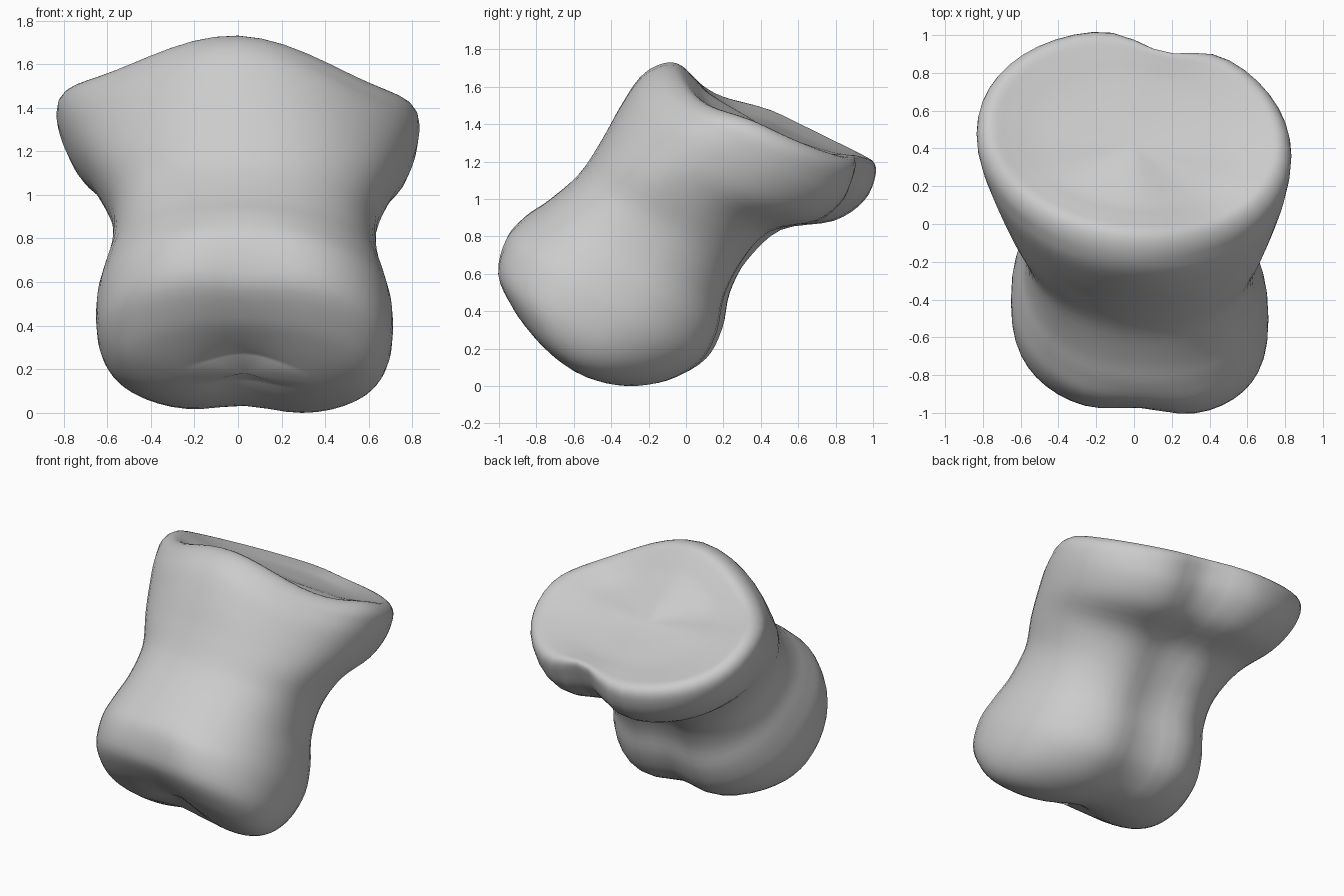
import bpy
import bmesh
import math
from mathutils import Vector

if "Cube" in bpy.data.objects:
    bpy.data.objects.remove(bpy.data.objects["Cube"], do_unlink=True)

SIDES = 48
STEPS = 4

# Sections along the bone, from knuckle tip to the middle of the socket:
# front y, front z, back y, back z, half width, front groove, back groove
SECTIONS = [
    (-.74, .21, -.62, .11, .28, 0, 0),
    (-.84, .32, -.47, .03, .5, .08, .1),
    (-.94, .45, -.27, -.01, .61, .12, .12),
    (-1.02, .63, -.05, .02, .67, .1, .12),
    (-.97, .81, .13, .12, .68, .04, .12),
    (-.86, .91, .22, .28, .65, 0, .13),
    (-.73, 1, .26, .47, .61, 0, .14),
    (-.57, 1.14, .35, .65, .61, 0, .14),
    (-.45, 1.32, .52, .82, .69, 0, .14),
    (-.35, 1.5, .8, .87, .77, 0, .16),
    (-.25, 1.65, .96, .98, .82, 0, .18),
    (-.15, 1.72, 1.02, 1.12, .83, 0, .18),
    (-.05, 1.73, 1, 1.2, .77, 0, .14),
    (.03, 1.66, .9, 1.23, .66, 0, .08),
    (.12, 1.57, .76, 1.26, .48, 0, 0),
    (.32, 1.45, .54, 1.33, .16, 0, 0),
]


def smooth_mix(a, b, c, d, t):
    """Catmull-Rom blend between b and c."""
    return b + t / 2 * (c - a + t * (2 * a - 5 * b + 4 * c - d + t * (3 * (b - c) + d - a)))


def refined_sections():
    last = len(SECTIONS) - 1
    for i in range(last):
        near = [SECTIONS[min(max(i + k, 0), last)] for k in (-1, 0, 1, 2)]
        for step in range(STEPS):
            t = step / STEPS
            yield (i + t) / last, [smooth_mix(*column, t) for column in zip(*near)]
    yield 1, SECTIONS[last]


def signed_power(value, power):
    return math.copysign(abs(value) ** power, value)


def ring_points(along, section):
    """Rounded section with front and back grooves and a saddle-shaped upper rim."""
    front_y, front_z, back_y, back_z, width, front_groove, back_groove = section
    front = Vector((0, front_y, front_z))
    back = Vector((0, back_y, back_z))
    upper = min(max((along - .45) * 4, 0), 1)
    power = .87 + .11 * upper
    valley = .08 * max(1 - along * 5, 0)
    points = []
    for k in range(SIDES):
        angle = math.tau * k / SIDES
        side = signed_power(math.sin(angle), power)
        depth = signed_power(math.cos(angle), power)
        x = width * side
        groove = front_groove if depth > 0 else back_groove
        centre = 0 if depth > 0 else .17 * upper
        depth *= 1 - groove * math.exp(-((x - centre) / .2) ** 2)
        point = (front + back) / 2 + (front - back) / 2 * depth
        # Dent between the two knuckle lobes
        point += Vector((0, .65, .75)) * valley * math.exp(-(x / .2) ** 2)
        # Slight twist, then the sagging sides of the socket rim
        point.x = x + .03 * (1 - upper)
        point.y -= .07 * x
        point.z -= .035 * x
        point.z -= .06 * upper * width * abs(side) ** 1.5
        if depth > 0:
            point.z -= .09 * upper * width * math.sin(2 * angle) ** 2
        points.append(point)
    return points


# Skin the sections into one closed surface
bm = bmesh.new()
rings = [[bm.verts.new(p) for p in ring_points(along, section)]
         for along, section in refined_sections()]
for lower, higher in zip(rings, rings[1:]):
    for k in range(SIDES):
        n = (k + 1) % SIDES
        bm.faces.new((lower[k], lower[n], higher[n], higher[k]))

# Close the knuckle tip and the socket floor
for ring in (rings[0], rings[-1]):
    middle = bm.verts.new(sum((v.co for v in ring), Vector()) / SIDES)
    for k in range(SIDES):
        bm.faces.new((ring[k], ring[(k + 1) % SIDES], middle))
bmesh.ops.recalc_face_normals(bm, faces=bm.faces)

# Rest the lowest lobe on the floor
floor = min(v.co.z for v in bm.verts)
bmesh.ops.translate(bm, verts=bm.verts, vec=(0, 0, -floor))

mesh = bpy.data.meshes.new("short_bone")
bm.to_mesh(mesh)
bm.free()
bone = bpy.data.objects.new("short_bone", mesh)
bpy.context.collection.objects.link(bone)

# Plain grey bone colour
grey = bpy.data.materials.new("bone_grey")
grey.use_nodes = True
colour = (.6, .6, .6, 1)
grey.diffuse_color = colour
grey.node_tree.nodes["Principled BSDF"].inputs["Base Color"].default_value = colour
mesh.materials.append(grey)

bpy.context.view_layer.objects.active = bone
bone.select_set(True)
bpy.ops.object.shade_smooth_by_angle(angle=math.radians(60))
